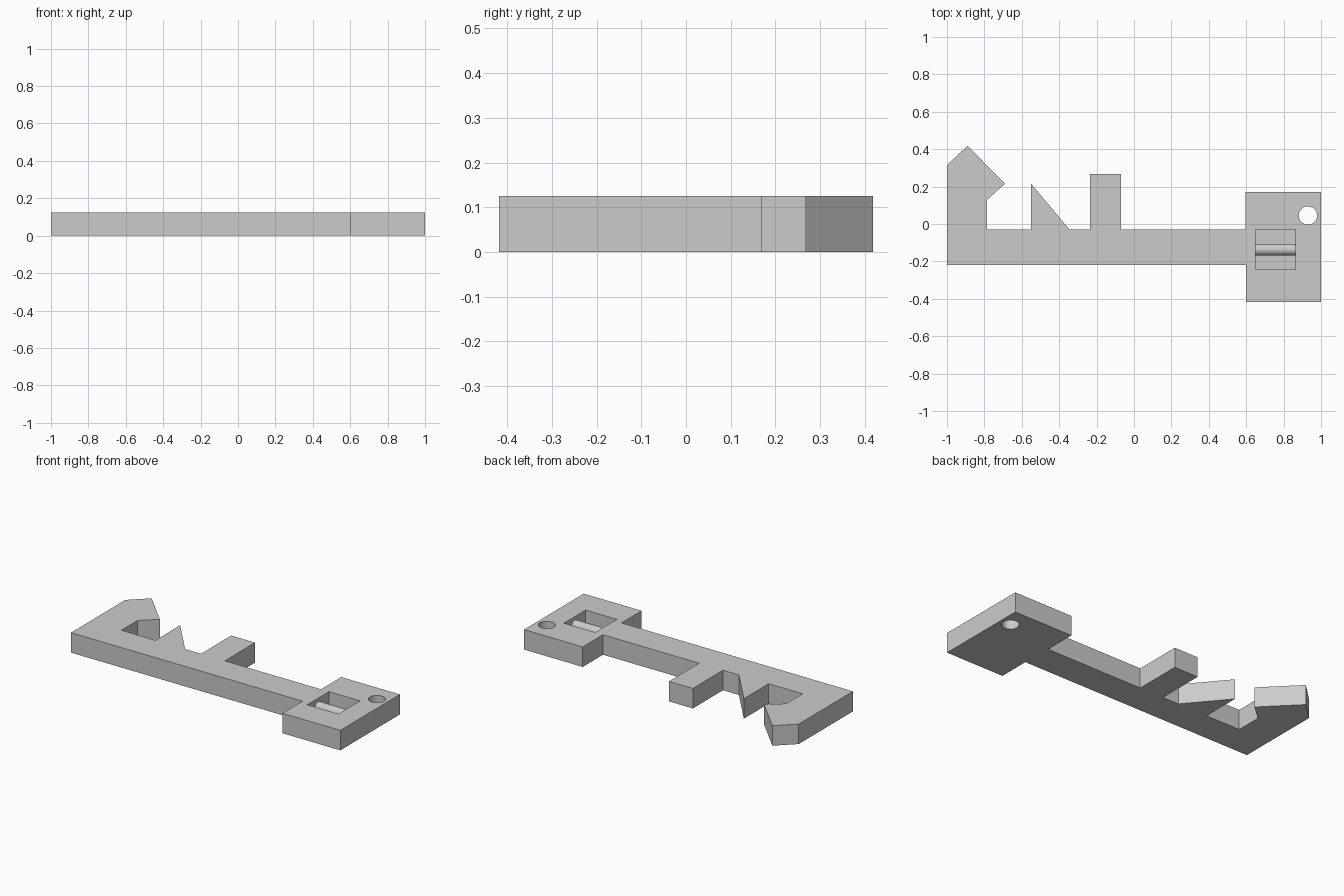
import bpy, bmesh, math

cube = bpy.data.objects.get("Cube")
if cube:
    bpy.data.objects.remove(cube, do_unlink=True)

THICK = 0.125
POCKET = (0.757, -0.137)      # centre of the square recess
POCKET_SIZE = 0.215
FLOOR = 0.03

grey = bpy.data.materials.new("plain grey")
grey.use_nodes = True
colour = (0.6, 0.6, 0.6, 1)
grey.diffuse_color = colour
grey.node_tree.nodes["Principled BSDF"].inputs["Base Color"].default_value = colour


def prism(name, outline, z0, z1):
    """Extrude a flat outline from z0 to z1."""
    bm = bmesh.new()
    face = bm.faces.new([bm.verts.new((x, y, z0)) for x, y in outline])
    moved = bmesh.ops.extrude_face_region(bm, geom=[face])["geom"]
    bmesh.ops.translate(bm, vec=(0, 0, z1 - z0),
                        verts=[v for v in moved if isinstance(v, bmesh.types.BMVert)])
    bmesh.ops.recalc_face_normals(bm, faces=bm.faces)
    mesh = bpy.data.meshes.new(name)
    bm.to_mesh(mesh)
    bm.free()
    obj = bpy.data.objects.new(name, mesh)
    bpy.context.collection.objects.link(obj)
    mesh.materials.append(grey)
    return obj


def activate(obj):
    bpy.ops.object.select_all(action='DESELECT')
    obj.select_set(True)
    bpy.context.view_layer.objects.active = obj


def cut(target, cutter):
    """Subtract the cutter and discard it."""
    cutter.hide_render = True
    mod = target.modifiers.new("cut", 'BOOLEAN')
    mod.operation = 'DIFFERENCE'
    mod.solver = 'EXACT'
    mod.object = cutter
    activate(target)
    bpy.ops.object.modifier_apply(modifier=mod.name)
    bpy.data.objects.remove(cutter, do_unlink=True)


# Key body: shaft, square head and three teeth in one outline
body = prism("key_body", [
    (-1, -0.22), (0.6, -0.22), (0.6, -0.418), (1, -0.418),      # lower edge, head
    (1, 0.17), (0.595, 0.17), (0.595, -0.03),                   # head top
    (-0.07, -0.03), (-0.07, 0.268), (-0.235, 0.268), (-0.235, -0.03),  # square tooth
    (-0.345, -0.03), (-0.55, 0.215), (-0.55, -0.03),            # pointed tooth
    (-0.785, -0.03), (-0.785, 0.13), (-0.69, 0.215),            # hooked end
    (-0.89, 0.418), (-1, 0.315)], 0, THICK)

# Round hole through the head
hole = [(0.93 + 0.049 * math.cos(a), 0.045 + 0.049 * math.sin(a))
        for a in (math.tau * i / 48 for i in range(48))]
cut(body, prism("hole_cutter", hole, -0.1, 0.3))

# Square recess that stops above the underside
h = POCKET_SIZE / 2
corners = [(POCKET[0] + sx * h, POCKET[1] + sy * h)
           for sx, sy in ((-1, -1), (1, -1), (1, 1), (-1, 1))]
cut(body, prism("recess_cutter", corners, FLOOR, 0.3))
activate(body)
bpy.ops.object.shade_smooth_by_angle(angle=math.radians(30))

# Round bar across the recess
bpy.ops.mesh.primitive_cylinder_add(vertices=48, radius=0.031, depth=POCKET_SIZE + 0.01,
                                    location=(*POCKET, 0.073),
                                    rotation=(0, math.pi / 2, 0))
bar = bpy.context.object
bar.name = "recess_bar"
bar.data.materials.append(grey)
bpy.ops.object.shade_smooth_by_angle(angle=math.radians(30))
